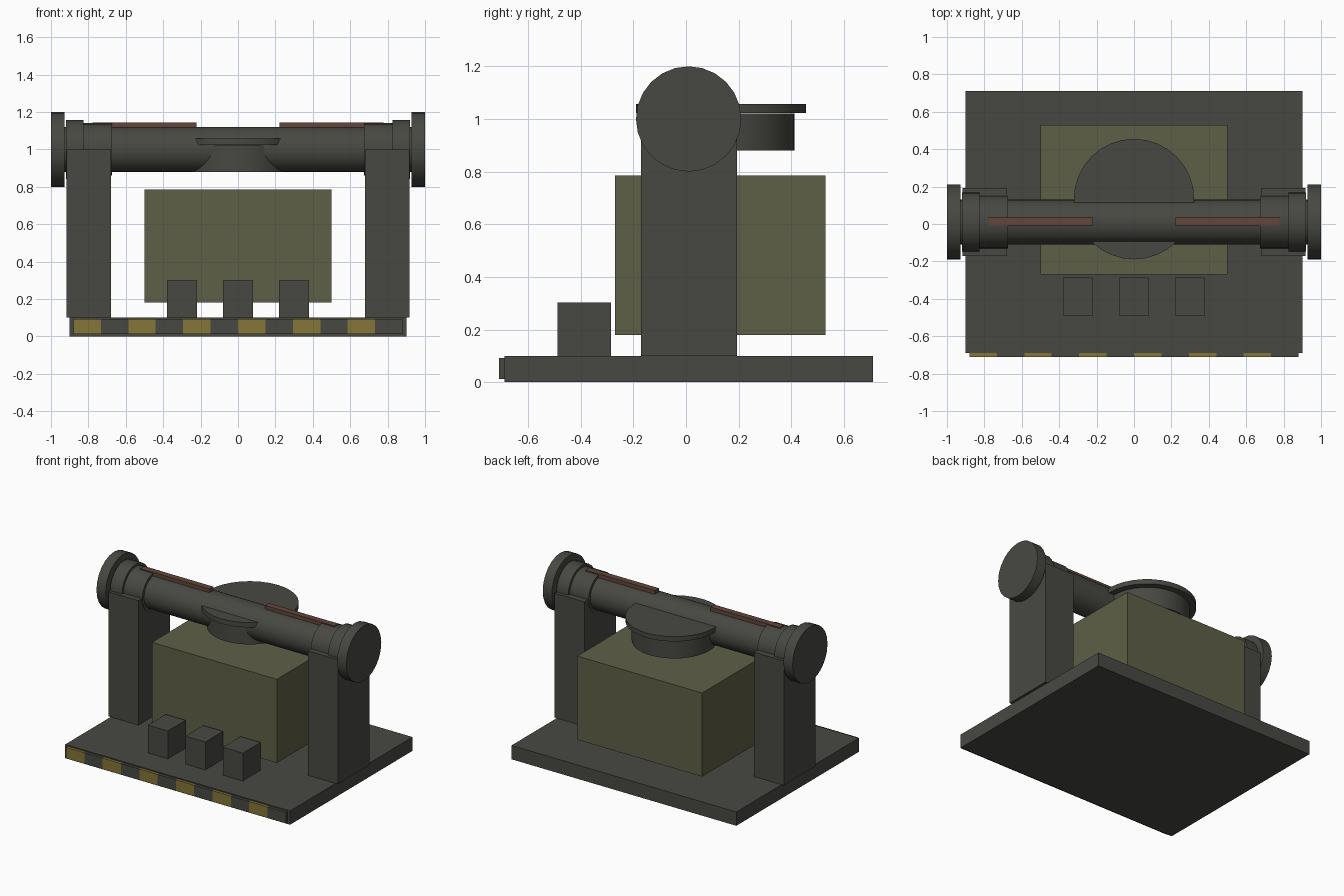
import bpy
import math

cube = bpy.data.objects.get("Cube")
if cube:
    bpy.data.objects.remove(cube, do_unlink=True)


def material(name, rgb):
    mat = bpy.data.materials.new(name)
    mat.use_nodes = True
    mat.diffuse_color = (*rgb, 1)
    mat.node_tree.nodes["Principled BSDF"].inputs["Base Color"].default_value = (*rgb, 1)
    return mat


STEEL = material("dark grey steel", (0.064, 0.064, 0.055))
OLIVE = material("olive paint", (0.112, 0.115, 0.061))
YELLOW = material("hazard yellow", (0.23, 0.18, 0.04))
BROWN = material("red brown", (0.12, 0.062, 0.043))


def box(name, x, y, z, mat):
    """Box given as (low, high) ranges along each axis."""
    bpy.ops.mesh.primitive_cube_add(size=1, location=[sum(r) / 2 for r in (x, y, z)])
    obj = bpy.context.object
    obj.name = name
    obj.scale = [r[1] - r[0] for r in (x, y, z)]
    bpy.ops.object.transform_apply(location=False, rotation=False, scale=True)
    obj.data.materials.append(mat)
    return obj


def cylinder(name, centre, radius, depth, sides, along_x=False):
    turn = (0, math.pi / 2, 0) if along_x else (0, 0, 0)
    bpy.ops.mesh.primitive_cylinder_add(vertices=sides, radius=radius, depth=depth,
                                        location=centre, rotation=turn)
    obj = bpy.context.object
    obj.name = name
    obj.data.materials.append(STEEL)
    bpy.ops.object.shade_smooth_by_angle(angle=math.radians(30))
    return obj


# Base plate with a striped front edge
box("base_plate", (-0.9, 0.9), (-0.69, 0.71), (0, 0.1), STEEL)
step = 1.76 / 12
for i in range(12):
    left = -0.88 + i * step
    box(f"edge_stripe_{i + 1}", (left, left + step), (-0.71, -0.69), (0.012, 0.092),
        STEEL if i % 2 else YELLOW)

# Main housing and the row of small blocks before it
box("housing", (-0.5, 0.5), (-0.27, 0.53), (0.18, 0.785), OLIVE)
for i in range(3):
    x = -0.3 + i * 0.3
    box(f"front_block_{i + 1}", (x - 0.08, x + 0.08), (-0.488, -0.285), (0.1, 0.302), STEEL)

# Horizontal tube
AXIS_Y, AXIS_Z = 0.01, 1.0
cylinder("cross_tube", (0, AXIS_Y, AXIS_Z), 0.12, 1.9, 32, True)

# Posts, stepped sleeves, end caps and top strips on both sides
for side, label in ((-1, "right"), (1, "left")):
    def span(a, b):
        return sorted((side * a, side * b))

    box(f"{label}_post", span(0.678, 0.918), (-0.17, 0.193), (0.1, 1.0), STEEL)
    for part, a, b, radius in (("inner_sleeve", 0.675, 0.83, 0.14),
                               ("outer_sleeve", 0.825, 0.92, 0.158),
                               ("end_cap", 0.927, 1.0, 0.2)):
        cylinder(f"{label}_{part}", (side * (a + b) / 2, AXIS_Y, AXIS_Z),
                 radius, b - a, 24, True)
    box(f"{label}_top_strip", span(0.223, 0.778), (-0.008, 0.037), (1.105, 1.145), BROWN)

# Round turret crossing the tube
cylinder("turret_drum", (0, 0.133, 0.95), 0.28, 0.14, 32)
cylinder("turret_lid", (0, 0.133, 1.04), 0.322, 0.035, 32)
